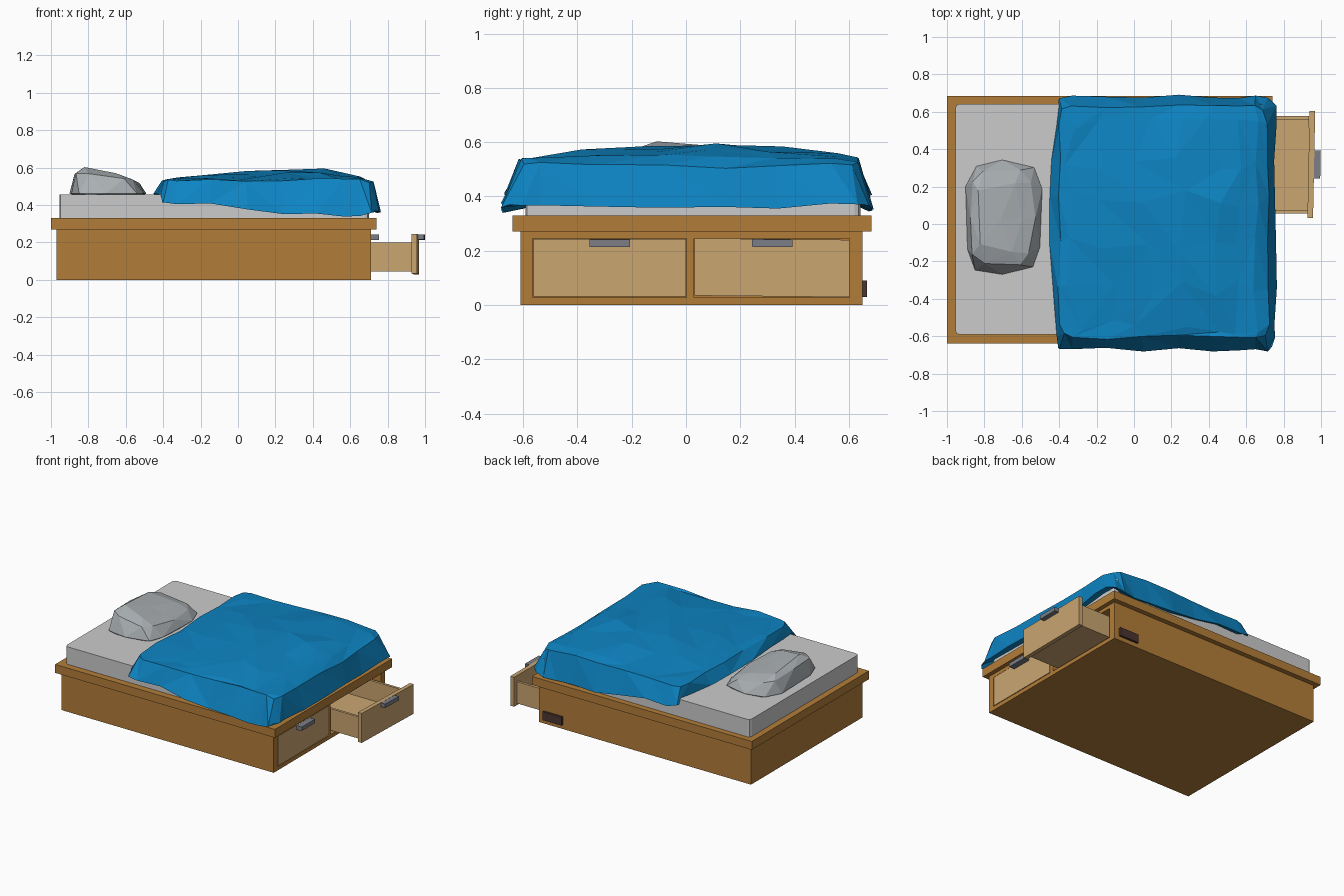
import bpy, bmesh, math, random
from mathutils import Vector

if "Cube" in bpy.data.objects:
    bpy.data.objects.remove(bpy.data.objects["Cube"])
random.seed(4)

def material(name, rgb):
    m = bpy.data.materials.new(name)
    m.diffuse_color = (*rgb, 1)
    m.use_nodes = True
    m.node_tree.nodes["Principled BSDF"].inputs["Base Color"].default_value = m.diffuse_color
    return m

WOOD = material("wood", (0.45, 0.205, 0.04))
TAN = material("drawer_wood", (0.595, 0.38, 0.165))
BLUE = material("blue_fabric", (0.004, 0.23, 0.54))
DARK = material("dark_brown", (0.07, 0.035, 0.03))
METAL = material("grey_metal", (0.20, 0.21, 0.24))
PILLOW = material("pillow_fabric", (0.40, 0.43, 0.45))

def make(name, bm, mat=None):
    bmesh.ops.recalc_face_normals(bm, faces=bm.faces)
    me = bpy.data.meshes.new(name)
    bm.to_mesh(me)
    bm.free()
    ob = bpy.data.objects.new(name, me)
    bpy.context.collection.objects.link(ob)
    if mat:
        me.materials.append(mat)
    return ob

def add_box(bm, x, y, z):
    vs = bmesh.ops.create_cube(bm, size=1)["verts"]
    for v in vs:
        v.co = Vector([(r[0] + r[1]) / 2 + c * (r[1] - r[0]) for r, c in zip((x, y, z), v.co)])

def boxes(name, mat, *ranges):
    bm = bmesh.new()
    for r in ranges:
        add_box(bm, *r)
    return make(name, bm, mat)

def interp(pts, t):
    for (a, p), (b, q) in zip(pts, pts[1:]):
        if t <= b:
            return p + (q - p) * max(0, (t - a) / (b - a))
    return pts[-1][1]

# Bed box with two drawer openings in the foot end
base = boxes("bed_base", WOOD, ((-.97, .71), (-.61, .65), (0, .28)))
for i, ys in enumerate(((-.565, .002), (.03, .602))):
    cut = boxes(f"drawer_cutter_{i}", WOOD, ((.12, .8), ys, (.028, .245)))
    cut.hide_render = True
    cut.hide_set(True)
    mod = base.modifiers.new("opening", "BOOLEAN")
    mod.object = cut
    mod.solver = "EXACT"
boxes("bed_rim", WOOD, ((-1, .74), (-.64, .684), (.27, .33)))
boxes("side_plate", DARK, ((.52, .67), (.64, .666), (.03, .09)))

# Drawers: front panel, hollow tray and handle; x is the panel's outer face
def drawer(name, x, y0, y1, reach, tilt=0):
    a, b, back, w = y0 + .025, y1 - .025, x - .52, .018
    inner = x - .028
    front = boxes(name + "_front", TAN, ((x - .03, x), (y0, y1), (.032, .243)))
    boxes(name + "_tray", TAN,
          ((back, inner), (a, b), (.045, .06)),
          ((back, inner), (a, a + w), (.06, .2)),
          ((back, inner), (b - w, b), (.06, .2)),
          ((back, back + w), (a + w, b - w), (.06, .2)))
    mid = (y0 + y1) / 2
    handle = boxes(name + "_handle", METAL, ((x - .005, x + reach), (mid - .075, mid + .075), (.214, .242)))
    for ob in (front, handle):
        for v in ob.data.vertices:          # slightly crooked pull
            d = v.co.y - mid
            v.co.x += d * tilt
            v.co.z -= d * tilt * .5

drawer("closed_drawer", .711, -.562, 0, .043)
drawer("open_drawer", .963, .032, .603, .034, .02)

# Mattress with clipped upright corners
bm = bmesh.new()
add_box(bm, (-.955, .70), (-.592, .642), (.32, .455))
upright = [e for e in bm.edges if abs(e.verts[0].co.z - e.verts[1].co.z) > .1]
bmesh.ops.bevel(bm, geom=upright, offset=.022, segments=2, profile=.5, affect="EDGES")
make("mattress", bm)

# Crumpled duvet: domed grid whose outer row is the hanging hem
def jit(s):
    return random.uniform(-s, s)

xs = [-.43, -.40, -.33, -.15, .05, .24, .42, .56, .65, .715, .757]
ys = [-.672, -.605, -.54, -.34, -.1, .14, .34, .53, .632, .682]
fx = [(-.40, -.02), (-.35, .25), (0, .55), (.3, 1), (.45, .85), (.65, .3), (.72, -.3)]
fy = [(-.6, .05), (-.3, .64), (.15, 1), (.4, .65), (.64, .1)]
hem = [(-.42, .42), (0, .39), (.2, .36), (.57, .335), (.72, .36)]
bm = bmesh.new()
N, M = len(xs), len(ys)
grid = []
for i, x in enumerate(xs):
    row = []
    for j, y in enumerate(ys):
        ex, ey = i in (0, N - 1), j in (0, M - 1)
        px, py = x, y
        if not (ex or ey):
            z = .532 + .068 * interp(fx, x) * interp(fy, y)
            if 1 < i < N - 2 and 1 < j < M - 2:
                z += jit(.008)
                px += jit(.05 if i < 7 else .02)
                py += jit(.05)
            else:
                z += jit(.008)
                px += jit(.01)
                py += jit(.012)
                if i == N - 2:
                    z -= .008
                if i in (1, N - 2) and j in (1, M - 2):   # soften corners
                    px += .02 if i == 1 else -.02
                    py *= .98
        elif i == 0 and not ey:             # head end rests on mattress
            z = .458 + jit(.006)
            px = -.45 + .045 * abs(y / .63) ** 2 + jit(.006)
        elif i == N - 1 and not ey:
            z = .365 + jit(.01)
            px += jit(.008)
        else:                               # long side hems
            z = interp(hem, x) + jit(.01)
            py += jit(.011)
            if ex:
                px = x + (.025 if i == 0 else -.02)
                py *= .975
        row.append(bm.verts.new((px, py, z)))
    grid.append(row)
for i in range(N - 1):
    for j in range(M - 1):
        a, b, c, d = grid[i][j], grid[i + 1][j], grid[i + 1][j + 1], grid[i][j + 1]
        if random.random() < .5:
            bm.faces.new((a, b, c))
            bm.faces.new((a, c, d))
        else:
            bm.faces.new((a, b, d))
            bm.faces.new((b, c, d))
# Underside lip returning to the mattress
ring = [grid[i][0] for i in range(N)] + [grid[N - 1][j] for j in range(1, M)]
ring += [grid[i][M - 1] for i in range(N - 2, -1, -1)] + [grid[0][j] for j in range(M - 2, 0, -1)]
lip = [bm.verts.new((min(max(v.co.x, -.38), .69), min(max(v.co.y, -.58), .63), v.co.z + .02)) for v in ring]
for k in range(len(ring)):
    n = (k + 1) % len(ring)
    bm.faces.new((ring[k], ring[n], lip[n], lip[k]))
make("duvet", bm, BLUE)

# Rumpled pillow: squared-off icosphere, flat below, sloping toward the foot
bm = bmesh.new()
bmesh.ops.create_icosphere(bm, subdivisions=2, radius=1)
for v in bm.verts:
    x, y, z = (math.copysign(abs(c) ** .52, c) for c in v.co)
    up = max(z, 0)
    h = .45 + .012 * (1 + min(z, 0)) + up * (.115 - .035 * x - .018 * y) + jit(.007) * up
    v.co = (-.695 + (.207 - .035 * up) * x + jit(.01) - .02 * up,
            .033 + (.302 - .03 * up) * y + jit(.01), h)
make("pillow", bm, PILLOW)
